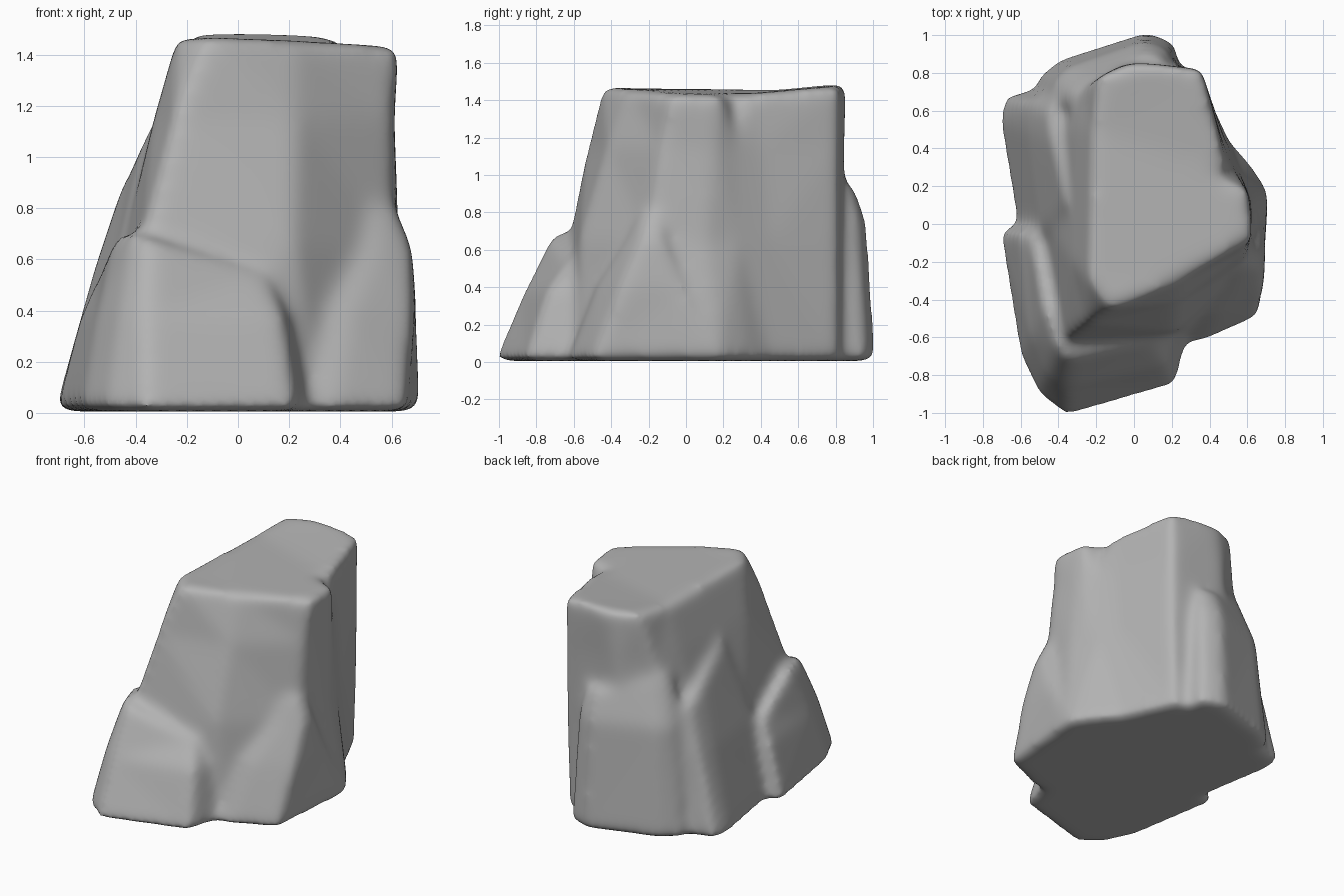
import bpy, bmesh

cube = bpy.data.objects.get("Cube")
if cube:
    bpy.data.objects.remove(cube, do_unlink=True)

stone = bpy.data.materials.new("grey stone")
stone.use_nodes = True
grey = (0.45, 0.45, 0.45, 1)
stone.diffuse_color = grey
stone.node_tree.nodes["Principled BSDF"].inputs["Base Color"].default_value = grey

bm = bmesh.new()


def chunk(*rings):
    """Loft a closed block through rings of (height, outline); height may be a function."""
    loops = []
    for z, outline in rings:
        loops.append([bm.verts.new((x, y, z(x, y) if callable(z) else z)) for x, y in outline])
    n = len(loops[0])
    faces = []
    for low, high in zip(loops, loops[1:]):
        for i in range(n):
            j = (i + 1) % n
            faces.append(bm.faces.new((low[i], low[j], high[j], high[i])))
    faces.append(bm.faces.new(loops[0][::-1]))
    faces.append(bm.faces.new(loops[-1]))
    bmesh.ops.triangulate(bm, faces=faces)


# Main block, with a dipped top and a short notch in its upper left edge
chunk(
    (.005, [(-.4, -.7), (.3, -.58), (.58, -.3), (.72, .17), (.62, .32), (.5, .45),
            (.33, .82), (-.1, .82), (-.55, .68), (-.62, .5), (-.58, 0)]),
    (.65, [(-.38, -.63), (.22, -.57), (.61, -.2), (.63, .1), (.56, .28), (.48, .45),
           (.35, .82), (-.1, .83), (-.4, .68), (-.45, .5), (-.45, 0)]),
    (1.15, [(-.25, -.53), (.23, -.42), (.61, -.13), (.61, .15), (.54, .27), (.48, .4),
            (.355, .82), (-.05, .85), (-.27, .72), (-.31, .5), (-.33, -.2)]),
    (lambda x, y: 1.44 + .1 * (y - .15) ** 2 - .02 * x,
     [(-.12, -.45), (.23, -.31), (.63, -.08), (.61, .18), (.44, .25), (.48, .34),
      (.36, .82), (0, .86), (-.19, .78), (-.22, .5), (-.24, -.3)]),
)

# Front ledge, arching down to the back along the right flank
chunk(
    (.005, [(-.72, -.02), (-.61, -.7), (-.51, -.91), (-.36, -1.03), (.23, -.86), (.28, -.62), (-.3, 0)]),
    (.38, [(-.62, -.04), (-.55, -.6), (-.46, -.8), (-.36, -.87), (.18, -.74), (.22, -.5), (-.3, 0)]),
    (lambda x, y: .575 - .32 * x - .5 * max(y + .5, 0),
     [(-.55, -.06), (-.48, -.45), (-.41, -.66), (-.35, -.72), (.11, -.63), (.15, -.4), (-.3, 0)]),
)

# Wedge buttress on the front left corner
chunk(
    (.005, [(.27, -.64), (.37, -.63), (.66, -.5), (.715, .18), (.3, .2)]),
    (.4, [(.36, -.48), (.43, -.48), (.69, -.35), (.7, -.02), (.3, .1)]),
    (.65, [(.49, -.32), (.54, -.32), (.68, -.24), (.68, -.12), (.4, 0)]),
    (.8, [(.54, -.25), (.57, -.24), (.62, -.2), (.62, -.13), (.4, 0)]),
)

# Leaning slab on the right flank, lower towards the back
chunk(
    (.005, [(-.62, -.05), (-.72, .55), (-.695, .68), (-.5, .72), (-.2, .4), (-.3, -.05)]),
    (.55, [(-.49, -.05), (-.565, .5), (-.56, .65), (-.45, .7), (-.2, .4), (-.3, -.05)]),
    (lambda x, y: 1.1 - .5 * max(y - .12, 0),
     [(-.36, .1), (-.43, .42), (-.46, .6), (-.39, .68), (-.2, .4), (-.22, .1)]),
)

# Column against the back, blending into the block on its right side
chunk(
    (.005, [(-.53, .65), (-.51, .78), (-.4, .87), (.07, 1.02), (.22, .96), (.25, .75), (-.2, .5)]),
    (.75, [(-.45, .65), (-.42, .76), (-.35, .83), (.06, .97), (.19, .92), (.22, .75), (-.2, .5)]),
    (lambda x, y: .94 - .4 * min(x, 0),
     [(-.33, .62), (-.32, .7), (-.25, .76), (.05, .9), (.15, .88), (.19, .75), (-.2, .5)]),
)

bmesh.ops.recalc_face_normals(bm, faces=bm.faces)
mesh = bpy.data.meshes.new("rock")
bm.to_mesh(mesh)
bm.free()
mesh.materials.append(stone)
rock = bpy.data.objects.new("rock", mesh)
bpy.context.collection.objects.link(rock)

# Fuse the blocks and wear down their edges
fuse = rock.modifiers.new("fuse", "REMESH")
fuse.mode = "VOXEL"
fuse.voxel_size = .02
fuse.use_smooth_shade = True
wear = rock.modifiers.new("wear", "SMOOTH")
wear.factor = .5
wear.iterations = 50
